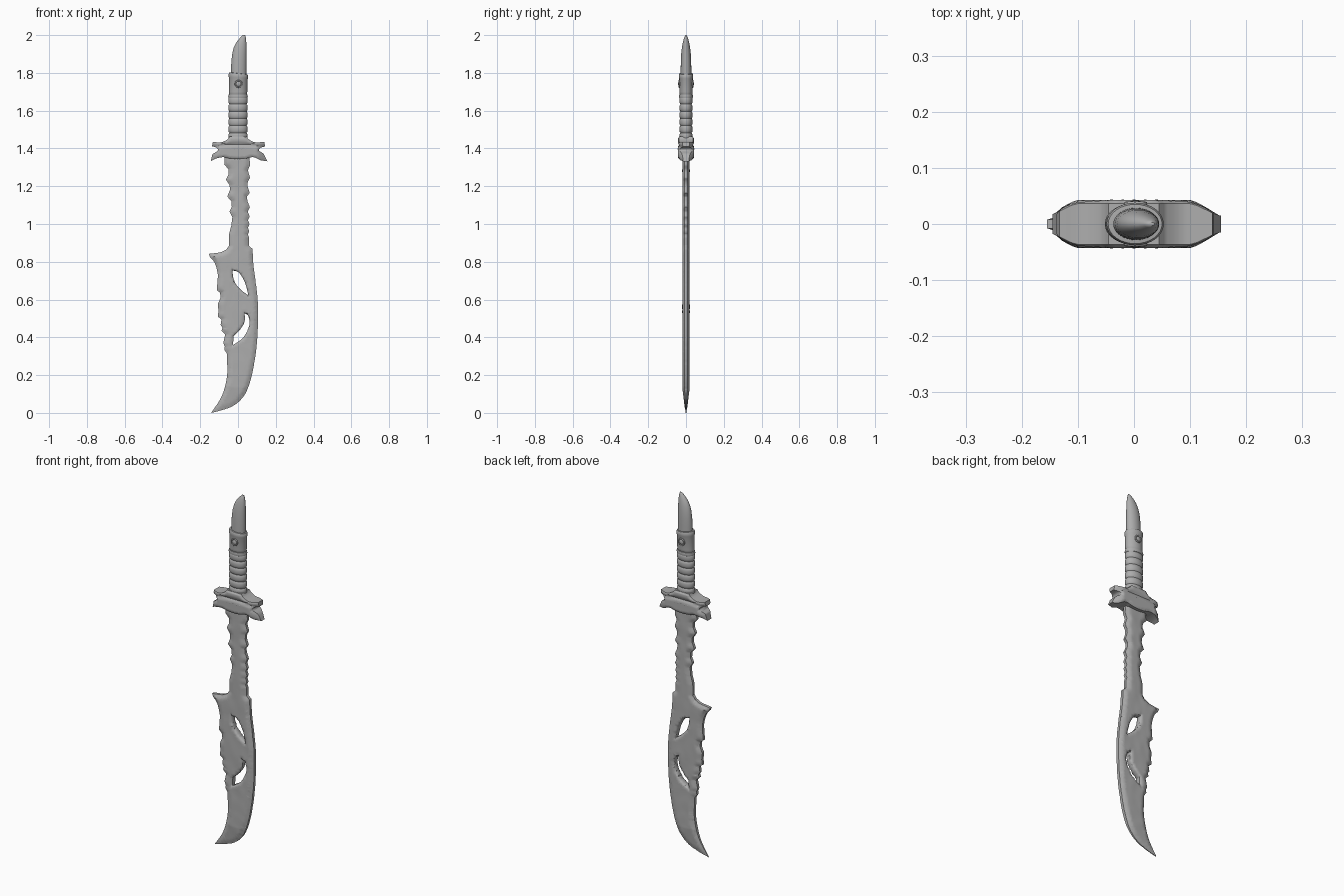
import bpy, bmesh, math
from mathutils import Vector, noise
from mathutils.geometry import intersect_point_line

if "Cube" in bpy.data.objects:
    bpy.data.objects.remove(bpy.data.objects["Cube"])

# Dark worn steel, shared by every part
steel = bpy.data.materials.new("dark_steel")
steel.diffuse_color = (.42, .42, .42, 1)
steel.use_nodes = True
steel.node_tree.nodes["Principled BSDF"].inputs["Base Color"].default_value = steel.diffuse_color


def spline(pts, n=5):
    """Smooth open curve through 2D points."""
    p = [Vector(q) for q in pts]
    p = [2 * p[0] - p[1]] + p + [2 * p[-1] - p[-2]]
    out = []
    for i in range(1, len(p) - 2):
        a, b, c, d = p[i - 1:i + 3]
        for k in range(n):
            t = k / n
            out.append(0.5 * (2 * b + (c - a) * t + (2 * a - 5 * b + 4 * c - d) * t * t
                              + (3 * b - a - 3 * c + d) * t ** 3))
    return [tuple(q) for q in out] + [tuple(pts[-1])]


def smooth(t):
    t = max(0.0, min(1.0, t))
    return t * t * (3 - 2 * t)


def rim_distance(q, lp):
    best = 9.0
    for a, b in zip(lp, lp[1:] + lp[:1]):
        r, f = intersect_point_line(q, a, b)
        r = a if f < 0 else b if f > 1 else r
        best = min(best, (q - r).length)
    return best


def finish(bm, name, angle):
    bmesh.ops.recalc_face_normals(bm, faces=bm.faces)
    me = bpy.data.meshes.new(name)
    bm.to_mesh(me)
    bm.free()
    me.materials.append(steel)
    ob = bpy.data.objects.new(name, me)
    bpy.context.collection.objects.link(ob)
    bpy.ops.object.select_all(action='DESELECT')
    ob.select_set(True)
    bpy.context.view_layer.objects.active = ob
    bpy.ops.object.shade_smooth_by_angle(angle=math.radians(angle))
    return ob


def plate(name, loops, step, half):
    """Outline in x/z with holes, gridded, then thickened by half(x, z, rim)."""
    bm = bmesh.new()
    for lp in loops:
        vs = [bm.verts.new((x, 0, z)) for x, z in lp]
        for a, b in zip(vs, vs[1:] + vs[:1]):
            bm.edges.new((a, b))
    bmesh.ops.triangle_fill(bm, edges=bm.edges[:], use_beauty=True, normal=(0, -1, 0))
    for axis in (0, 2):
        lo = min(v.co[axis] for v in bm.verts)
        hi = max(v.co[axis] for v in bm.verts)
        no = Vector((0, 0, 0))
        no[axis] = 1
        for i in range(1, int((hi - lo) / step) + 1):
            bmesh.ops.bisect_plane(bm, geom=bm.verts[:] + bm.edges[:] + bm.faces[:],
                                   plane_co=no * (lo + i * step), plane_no=no, dist=1e-4)
    bmesh.ops.remove_doubles(bm, verts=bm.verts[:], dist=.0012)
    front = bm.verts[:]
    res = bmesh.ops.extrude_face_region(bm, geom=bm.faces[:], use_keep_orig=True)
    back = [g for g in res['geom'] if isinstance(g, bmesh.types.BMVert)]
    rims = [[Vector((x, z)) for x, z in lp] for lp in loops]
    for side, group in ((-1, front), (1, back)):
        for v in group:
            q = Vector((v.co.x, v.co.z))
            # holes count as three times further, so their rims stay crisp
            rim = min([rim_distance(q, rims[0])] + [.008 + 3 * rim_distance(q, r) for r in rims[1:]])
            v.co.y = side * half(q.x, q.y, rim)
    return finish(bm, name, 50)


def loft(name, rings, n=32, angle=40):
    """Stack of ellipses given as (z, centre x, radius x, radius y)."""
    bm = bmesh.new()
    prev = None
    for z, cx, rx, ry in rings:
        ring = [bm.verts.new((cx + rx * math.cos(2 * math.pi * i / n),
                              ry * math.sin(2 * math.pi * i / n), z)) for i in range(n)]
        if prev:
            for i in range(n):
                j = (i + 1) % n
                bm.faces.new((prev[i], prev[j], ring[j], ring[i]))
        else:
            bm.faces.new(ring)
        prev = ring
    bm.faces.new(prev)
    return finish(bm, name, angle)


# Blade: curved belly, chipped shank, hooked barb and ragged back
belly = spline([(-.143, .0), (-.09, .013), (-.03, .035), (.015, .07), (.05, .125), (.08, .23),
                (.101, .38), (.106, .55), (.098, .66), (.082, .78), (.077, .868)])
shank_right = [(.058, .885), (.058, .93), (.052, .945), (.06, .96), (.053, .98), (.061, 1.0),
               (.053, 1.02), (.062, 1.04), (.052, 1.065), (.063, 1.09), (.05, 1.12), (.047, 1.145),
               (.062, 1.165), (.05, 1.20), (.052, 1.225), (.064, 1.245), (.052, 1.285), (.064, 1.31),
               (.06, 1.37)]
shank_left = [(-.07, 1.37), (-.073, 1.315), (-.05, 1.29), (-.049, 1.265), (-.064, 1.235),
              (-.044, 1.205), (-.043, 1.18), (-.057, 1.145), (-.034, 1.12), (-.033, 1.09),
              (-.045, 1.065), (-.03, 1.035), (-.036, .99), (-.048, .945), (-.048, .885)]
barb = spline([(-.062, .865), (-.095, .85), (-.155, .842)], 4)
under_barb = spline([(-.148, .825), (-.124, .795), (-.108, .735), (-.112, .65)], 4)
ragged = [(-.095, .635), (-.092, .61), (-.107, .575), (-.103, .54), (-.107, .51), (-.088, .495),
          (-.092, .465), (-.082, .45), (-.088, .435), (-.068, .415), (-.078, .37), (-.07, .35),
          (-.073, .335), (-.06, .315)]
inner_curve = spline([(-.058, .27), (-.056, .22), (-.066, .15), (-.09, .08), (-.13, .017)], 5)
upper_slot = (spline([(-.03, .755), (.005, .742), (.037, .69), (.055, .622)], 4)
              + spline([(.022, .645), (-.012, .682), (-.026, .72)], 4))
lower_slot = (spline([(.035, .527), (.055, .512), (.06, .465), (.036, .41), (.01, .383), (-.026, .36)], 4)
              + spline([(-.024, .405), (.01, .44), (.032, .475), (.038, .505)], 4))


def blade_half(x, z, rim):
    dent = noise.noise(Vector((x * 22, z * 14, 0)))
    h = .008 + (.011 + .0015 * dent) * smooth(rim / .02)
    return h * min(1, .2 + z / .17)


plate("blade", [belly + shank_right + shank_left + barb + under_barb + ragged + inner_curve,
                upper_slot, lower_slot], .012, blade_half)

# Guard: winged crosspiece with a recessed waist
guard = (spline([(-.133, 1.434), (-.09, 1.433), (-.058, 1.446), (-.045, 1.462)], 4)
         + spline([(.045, 1.462), (.06, 1.446), (.09, 1.433), (.14, 1.434)], 4)
         + spline([(.143, 1.41), (.118, 1.403), (.112, 1.388), (.136, 1.37), (.155, 1.332)], 4)
         + spline([(.12, 1.337), (.08, 1.354), (.04, 1.346), (0, 1.343), (-.04, 1.346),
                   (-.08, 1.354), (-.12, 1.345), (-.145, 1.332)], 3)
         + spline([(-.135, 1.37), (-.108, 1.388), (-.112, 1.403), (-.138, 1.412)], 4))


def guard_half(x, z, rim):
    wing = 1 - .6 * smooth((abs(x) - .095) / .065)
    bow = 1.412 + .01 * math.cos(x * 14)
    waist = 1 - .2 * math.exp(-((z - bow) / .008) ** 2)
    return .043 * wing * waist * (.85 + .15 * smooth(rim / .01))


plate("guard", [guard], .008, guard_half)

# Grip: bulging wrapped ribs
rings = []
ribs, z0, z1 = 6, 1.445, 1.672
for i in range(ribs * 6 + 1):
    t = i / 6
    b = abs(math.sin(math.pi * t)) ** .5
    rings.append((z0 + (z1 - z0) * t / ribs, 0, .046 + .005 * b, .03 + .005 * b))
loft("grip", rings)

# Collar and ferrule above the grip
loft("collar", [(1.664, 0, .044, .03), (1.667, 0, .05, .035), (1.676, 0, .052, .037),
                (1.685, 0, .05, .035), (1.688, 0, .044, .03)])
ferrule = loft("ferrule", [(1.682, 0, .044, .03), (1.688, 0, .047, .034), (1.70, .001, .048, .035),
                           (1.77, .002, .049, .036), (1.776, .002, .051, .038),
                           (1.79, .002, .051, .038), (1.797, .002, .048, .035),
                           (1.798, .002, .038, .028)])
for v in ferrule.data.vertices:
    v.co.z -= max(0, v.co.z - 1.74) * v.co.x * 2

# Pommel: slanted fang
fang = [(1.78, -.037, .044, .029), (1.83, -.037, .045, .028), (1.87, -.034, .045, .027),
        (1.905, -.03, .045, .025), (1.935, -.022, .045, .0215), (1.96, -.01, .044, .017),
        (1.98, .006, .042, .012), (1.993, .018, .04, .007), (2.0, .025, .037, .003)]
loft("pommel", [(z, (a + b) / 2, (b - a) / 2, ry) for z, a, b, ry in fang], angle=60)

# Rivets on the ferrule and studs on the guard, both faces
for side in (-1, 1):
    bpy.ops.mesh.primitive_torus_add(location=(.003, side * .036, 1.742), rotation=(math.pi / 2, 0, 0),
                                     major_radius=.017, minor_radius=.004,
                                     major_segments=24, minor_segments=8)
    bpy.context.object.name = "rivet_ring"
    bpy.context.object.data.materials.append(steel)
    bpy.ops.object.shade_smooth()
    studs = [(.003, .036, 1.742, .014, .006, "rivet_head")]
    studs += [(x * .02, .041, 1.40 - .002 * abs(x), .0045, .0028, "guard_stud") for x in range(-2, 3)]
    for x, y, z, r, depth, name in studs:
        bpy.ops.mesh.primitive_uv_sphere_add(segments=16, ring_count=8, radius=1,
                                             location=(x, side * y, z))
        bpy.context.object.scale = (r, depth, r)
        bpy.context.object.name = name
        bpy.context.object.data.materials.append(steel)
        bpy.ops.object.shade_smooth()
